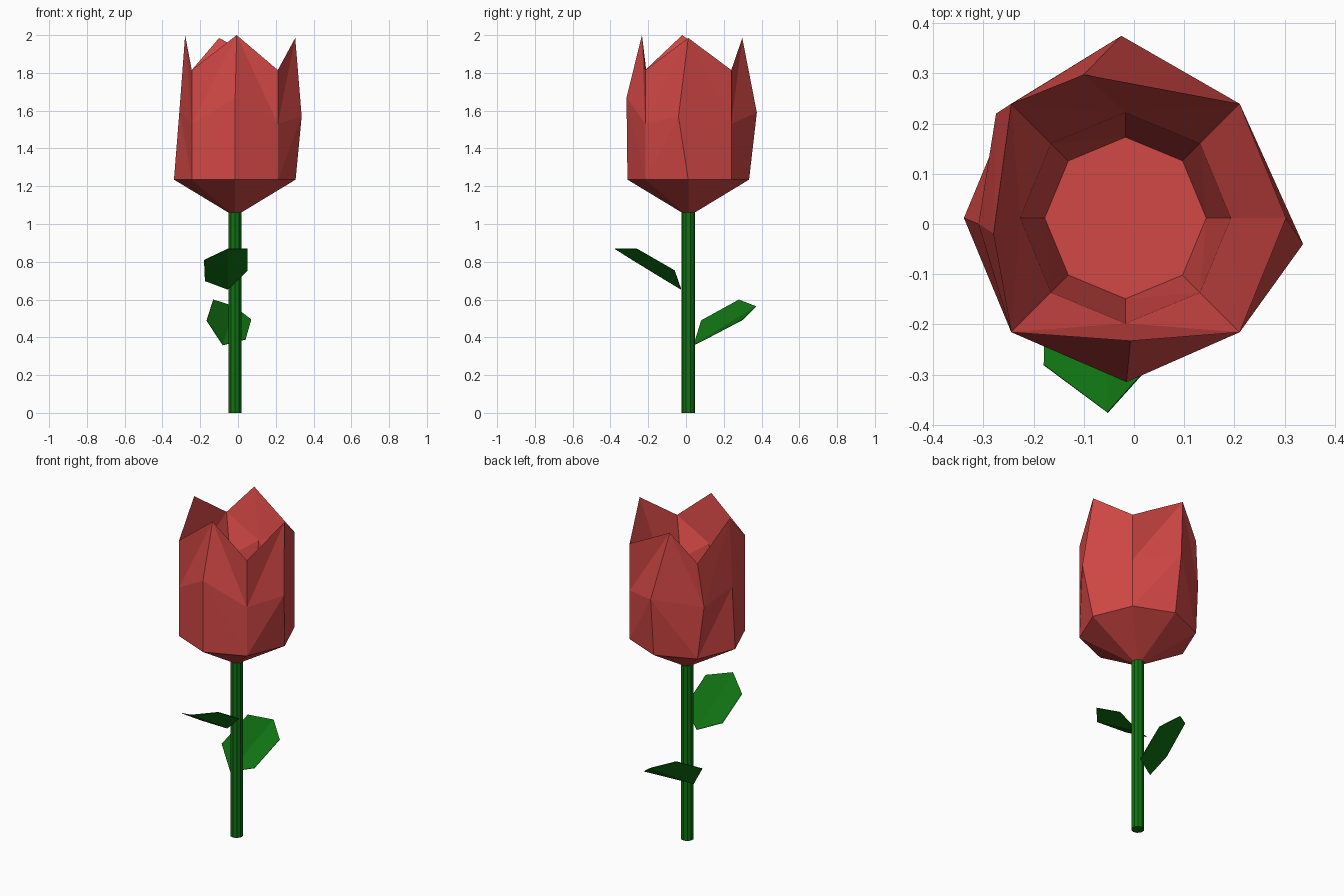
import bpy, bmesh, math

if "Cube" in bpy.data.objects:
    bpy.data.objects.remove(bpy.data.objects["Cube"])

CX, CY = -0.017, 0.012   # flower axis
N = 8


def material(name, rgb):
    m = bpy.data.materials.new(name)
    m.diffuse_color = (*rgb, 1)
    m.use_nodes = True
    m.node_tree.nodes["Principled BSDF"].inputs["Base Color"].default_value = m.diffuse_color
    return m


red = material("petal red", (0.65, 0.065, 0.06))
green = material("leaf green", (0.005, 0.165, 0.006))


def finish(name, bm, mat):
    me = bpy.data.meshes.new(name)
    bm.to_mesh(me)
    bm.free()
    me.materials.append(mat)
    ob = bpy.data.objects.new(name, me)
    bpy.context.collection.objects.link(ob)
    return ob


def ring(r, z_card, z_diag=None):
    """Octagon around the axis: even corners are petal centres, odd are the gaps."""
    pts = []
    for i in range(N):
        a = i * math.tau / N
        z = z_card if i % 2 == 0 or z_diag is None else z_diag
        pts.append([CX + r * math.cos(a), CY + r * math.sin(a), z])
    return pts


# Bloom: rings run up the outside, over the pointed rim and down the inside
base = ring(0.322, 1.235)
middle = ring(0.322, 1.6, 1.53)
middle[0] = (0.337, -0.04, 1.57)
middle[2] = (-0.025, 0.375, 1.59)
middle[3] = (-0.275, 0.22, 1.55)
middle[4] = (-0.31, 0.0, 1.60)
middle[6] = (-0.015, -0.315, 1.67)
rim = ring(0.322, 2.0, 1.815)
rim[0] = (0.303, 0.012, 1.985)
rim[2] = (-0.10, 0.298, 1.985)
rim[4] = (-0.28, -0.02, 2.0)
rim[6] = (-0.007, -0.233, 2.0)
inner = ring(0.21, 1.71, 1.60)
floor = ring(0.161, 1.27)

bm = bmesh.new()
rings = [[bm.verts.new(p) for p in r] for r in (base, middle, rim, inner, floor)]
apex = bm.verts.new((CX, CY, 1.04))
for i in range(N):
    j = (i + 1) % N
    bm.faces.new((apex, rings[0][j], rings[0][i]))
    for a, b in zip(rings, rings[1:]):
        # split each panel along the line from the gap to the petal centre
        lo, hi = (i, j) if i % 2 else (j, i)
        bm.faces.new((a[lo], a[hi], b[hi]))
        bm.faces.new((a[lo], b[hi], b[lo]))
bm.faces.new(rings[-1])
bmesh.ops.recalc_face_normals(bm, faces=bm.faces)
finish("bloom", bm, red)

# Stem
bm = bmesh.new()
bmesh.ops.create_cone(bm, cap_ends=True, segments=10, radius1=0.036, radius2=0.036, depth=1.06)
bmesh.ops.translate(bm, verts=bm.verts, vec=(CX, CY, 0.53))
finish("stem", bm, green)


# Leaves: six-sided blades folded along the midrib
def leaf(name, root, tip, side_a, side_b):
    bm = bmesh.new()
    r, t = bm.verts.new(root), bm.verts.new(tip)
    for side in (side_a, side_b):
        low, high = [bm.verts.new(p) for p in side]
        bm.faces.new((r, low, high, t))
    bmesh.ops.recalc_face_normals(bm, faces=bm.faces)
    if sum(f.normal.z for f in bm.faces) < 0:
        bmesh.ops.reverse_faces(bm, faces=bm.faces)
    ob = finish(name, bm, green)
    mod = ob.modifiers.new("thickness", 'SOLIDIFY')
    mod.thickness = 0.003


leaf("front_leaf", (-0.055, -0.025, 0.655), (-0.053, -0.375, 0.87),
     ((0.05, -0.06, 0.755), (0.05, -0.26, 0.87)),
     ((-0.175, -0.10, 0.70), (-0.18, -0.28, 0.81)))
leaf("back_leaf", (-0.08, 0.04, 0.36), (-0.02, 0.37, 0.565),
     ((-0.165, 0.08, 0.49), (-0.13, 0.28, 0.60)),
     ((0.04, 0.10, 0.39), (0.07, 0.30, 0.495)))
